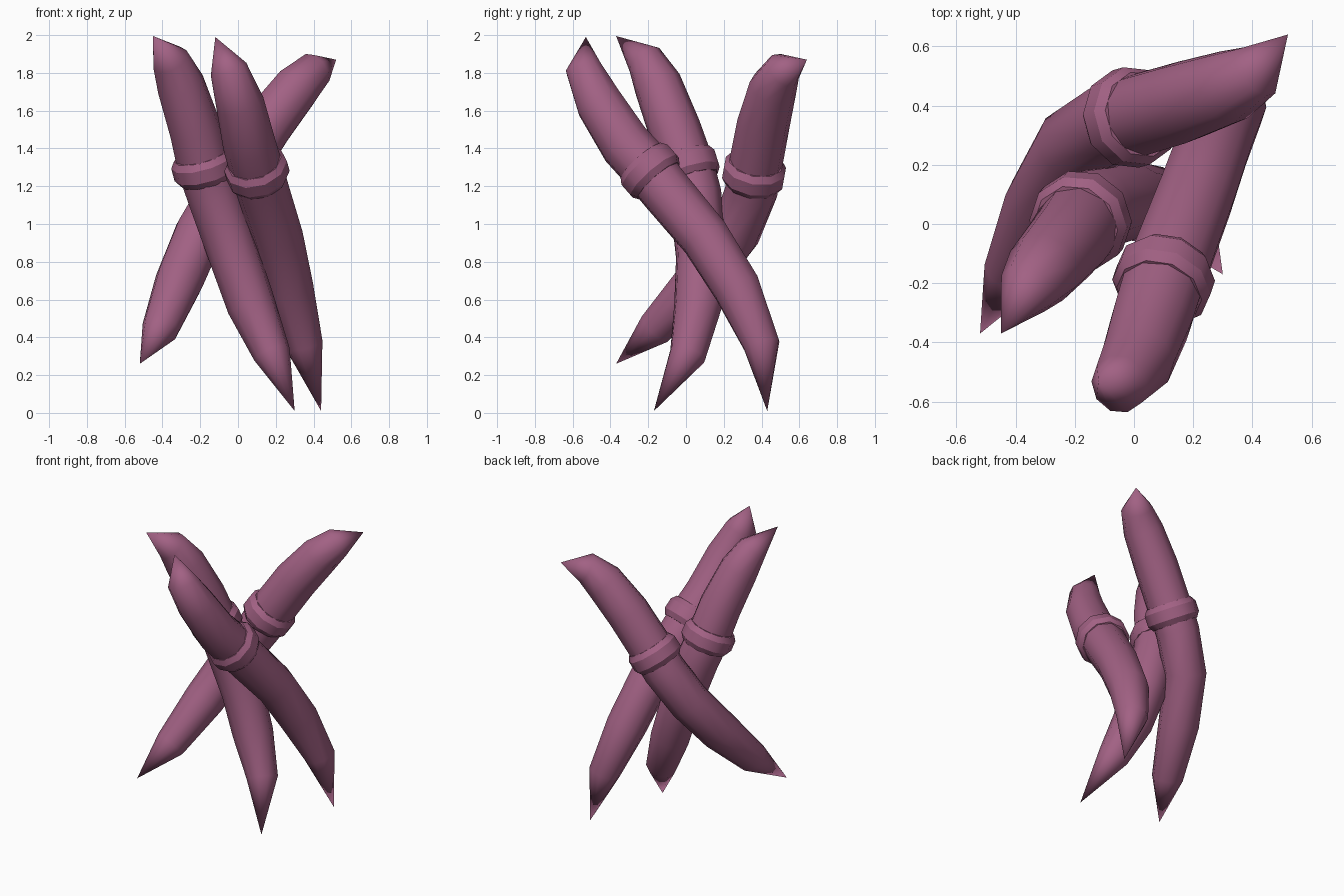
import bpy, bmesh
from mathutils import Vector

if "Cube" in bpy.data.objects:
    bpy.data.objects.remove(bpy.data.objects["Cube"])

SIDES = 10
mat = bpy.data.materials.new("mauve")
mat.diffuse_color = (0.36, 0.12, 0.23, 1)
mat.use_nodes = True
mat.node_tree.nodes["Principled BSDF"].inputs["Base Color"].default_value = mat.diffuse_color


def finish(bm, name):
    bmesh.ops.recalc_face_normals(bm, faces=bm.faces)
    for f in bm.faces:
        f.smooth = True
    me = bpy.data.meshes.new(name)
    bm.to_mesh(me)
    bm.free()
    me.materials.append(mat)
    ob = bpy.data.objects.new(name, me)
    bpy.context.collection.objects.link(ob)
    return ob


def ring_verts(bm, c, side, t, r):
    import math
    up = t.cross(side)
    return [bm.verts.new(c + r * (math.cos(a) * side + math.sin(a) * up))
            for a in (2 * math.pi * i / SIDES for i in range(SIDES))]


def bridge(bm, a, b):
    for i in range(SIDES):
        j = (i + 1) % SIDES
        bm.faces.new((a[i], a[j], b[j], b[i]))


# Bent stake: rings swept along a path, pointed at both ends
def stake(name, path, radii):
    pts = [Vector(p) for p in path]
    bm = bmesh.new()
    side, rings = Vector((1, 0, 0)), []
    for i in range(1, len(pts) - 1):
        t = ((pts[i] - pts[i - 1]).normalized() + (pts[i + 1] - pts[i]).normalized()).normalized()
        side = (side - t * side.dot(t)).normalized()
        rings.append(ring_verts(bm, pts[i], side, t, radii[i - 1]))
    for a, b in zip(rings, rings[1:]):
        bridge(bm, a, b)
    for tip, r in ((pts[0], rings[0]), (pts[-1], rings[-1])):
        v = bm.verts.new(tip)
        for i in range(SIDES):
            bm.faces.new((v, r[i], r[(i + 1) % SIDES]))
    finish(bm, name)


# Bevelled band wrapped round a stake
def band(name, centre, axis):
    c, t = Vector(centre), Vector(axis).normalized()
    side = Vector((1, 0, 0))
    side = (side - t * side.dot(t)).normalized()
    prof = [(0.125, -0.07), (0.147, -0.07), (0.17, -0.035),
            (0.17, 0.035), (0.147, 0.07), (0.125, 0.07)]
    bm = bmesh.new()
    rings = [ring_verts(bm, c + t * h, side, t, r) for r, h in prof]
    for i, r in enumerate(rings):
        bridge(bm, r, rings[(i + 1) % len(rings)])
        for k in range(SIDES):
            bm.edges.get((r[k], r[(k + 1) % SIDES])).smooth = False
    finish(bm, name)


RADII = [0.1, 0.13, 0.135, 0.14, 0.142, 0.14, 0.128, 0.1]
STAKES = {
    "left": [(0.30, -0.17, 0.01), (0.18, 0.01, 0.31), (0.07, 0.065, 0.57), (-0.02, 0.08, 0.83),
             (-0.13, 0.05, 1.15), (-0.18, 0.01, 1.30), (-0.225, -0.06, 1.50),
             (-0.305, -0.15, 1.74), (-0.36, -0.22, 1.87), (-0.45, -0.37, 1.995)],
    "front": [(0.44, 0.43, 0.01), (0.35, 0.40, 0.36), (0.27, 0.27, 0.66), (0.21, 0.10, 0.93),
              (0.13, -0.11, 1.18), (0.10, -0.19, 1.28), (0.06, -0.32, 1.42),
              (0.01, -0.46, 1.64), (-0.05, -0.54, 1.82), (-0.12, -0.53, 1.99)],
    "back": [(-0.52, -0.37, 0.26), (-0.41, -0.16, 0.45), (-0.31, 0.07, 0.70), (-0.205, 0.26, 0.95),
             (-0.07, 0.345, 1.17), (-0.01, 0.36, 1.27), (0.16, 0.41, 1.53),
             (0.31, 0.46, 1.72), (0.41, 0.515, 1.815), (0.52, 0.64, 1.87)],
}
for key, path in STAKES.items():
    stake(key + "_stake", path, RADII)
    band(key + "_band", path[5], Vector(path[6]) - Vector(path[4]))
